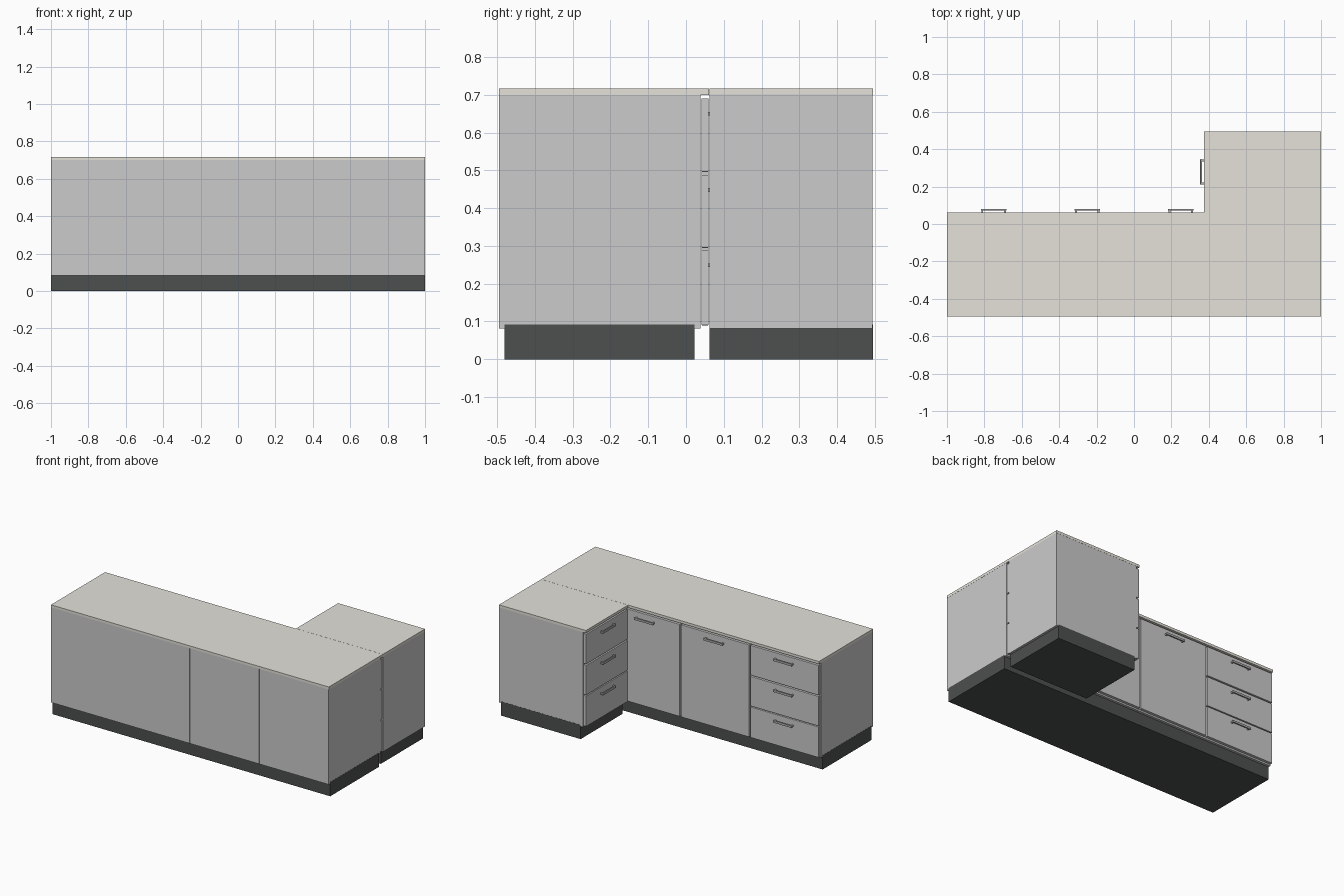
import bpy

if "Cube" in bpy.data.objects:
    bpy.data.objects.remove(bpy.data.objects["Cube"])


def material(name, col):
    m = bpy.data.materials.new(name)
    m.diffuse_color = (*col, 1)
    m.use_nodes = True
    m.node_tree.nodes["Principled BSDF"].inputs["Base Color"].default_value = m.diffuse_color
    return m


WORKTOP = material("warm_grey", (0.78, 0.76, 0.70))
DARK = material("dark_plinth", (0.075, 0.08, 0.08))
METAL = material("handle_metal", (0.45, 0.45, 0.45))


def box(name, lo, hi, place, mat=None, bevel=0):
    # u = along the unit, d = outward from the front face, z = up
    p, q = place(lo[0], lo[1]), place(hi[0], hi[1])
    a = (p[0], p[1], lo[2])
    b = (q[0], q[1], hi[2])
    bpy.ops.mesh.primitive_cube_add(size=1, location=[(i + j) / 2 for i, j in zip(a, b)])
    o = bpy.context.object
    o.name = name
    o.scale = [abs(j - i) for i, j in zip(a, b)]
    bpy.ops.object.transform_apply(location=False, rotation=False, scale=True)
    if mat:
        o.data.materials.append(mat)
    if bevel:
        m = o.modifiers.new("bevel", 'BEVEL')
        m.width = bevel
        m.segments = 2
    return o


def handle(name, z, place, length=0.136):
    h = length / 2
    box(name + "_bar", (-h, 0.012, z - 0.007), (h, 0.021, z + 0.007), place, METAL, 0.002)
    for s in (-1, 1):
        c = s * (h - 0.007)
        box(name + "_post", (c - 0.005, -0.002, z - 0.005), (c + 0.005, 0.013, z + 0.005), place, METAL)


def unit(name, width, depth, place, drawers):
    w = width / 2
    # carcass and recessed plinth
    box(name + "_carcass", (-w + 0.0008, -depth, 0.082), (w - 0.0008, -0.021, 0.701), place)
    box(name + "_plinth", (-w, -depth + 0.015, 0), (w, -0.037, 0.092), place, DARK)
    # fronts with handles
    levels = [(0.09, 0.289), (0.295, 0.488), (0.496, 0.69)] if drawers else [(0.09, 0.69)]
    for i, (z0, z1) in enumerate(levels):
        part = f"{name}_{'drawer' if drawers else 'door'}_{i}"
        box(part, (-w + 0.004, -0.019, z0), (w - 0.004, 0, z1), place, None, 0.0015)
        handle(part + "_handle", z1 - 0.04, place)


# straight run of four units with fronts facing +y
for i, drawers in enumerate((True, False, False, True)):
    cx = -0.75 + 0.5 * i
    unit(f"run_{i}", 0.5, 0.555, lambda u, d, cx=cx: (cx + u, 0.06 + d), drawers)
box("run_worktop", (-1, -0.555, 0.7), (1, 0.001, 0.717), lambda u, d: (u, 0.06 + d), WORKTOP)


# return unit with drawers facing -x
def side(u, d):
    return (0.375 - d, 0.2785 + u)


unit("return", 0.433, 0.625, side, True)
box("return_worktop", (-0.2165, -0.625, 0.7), (0.2165, 0.001, 0.717), side, WORKTOP)
